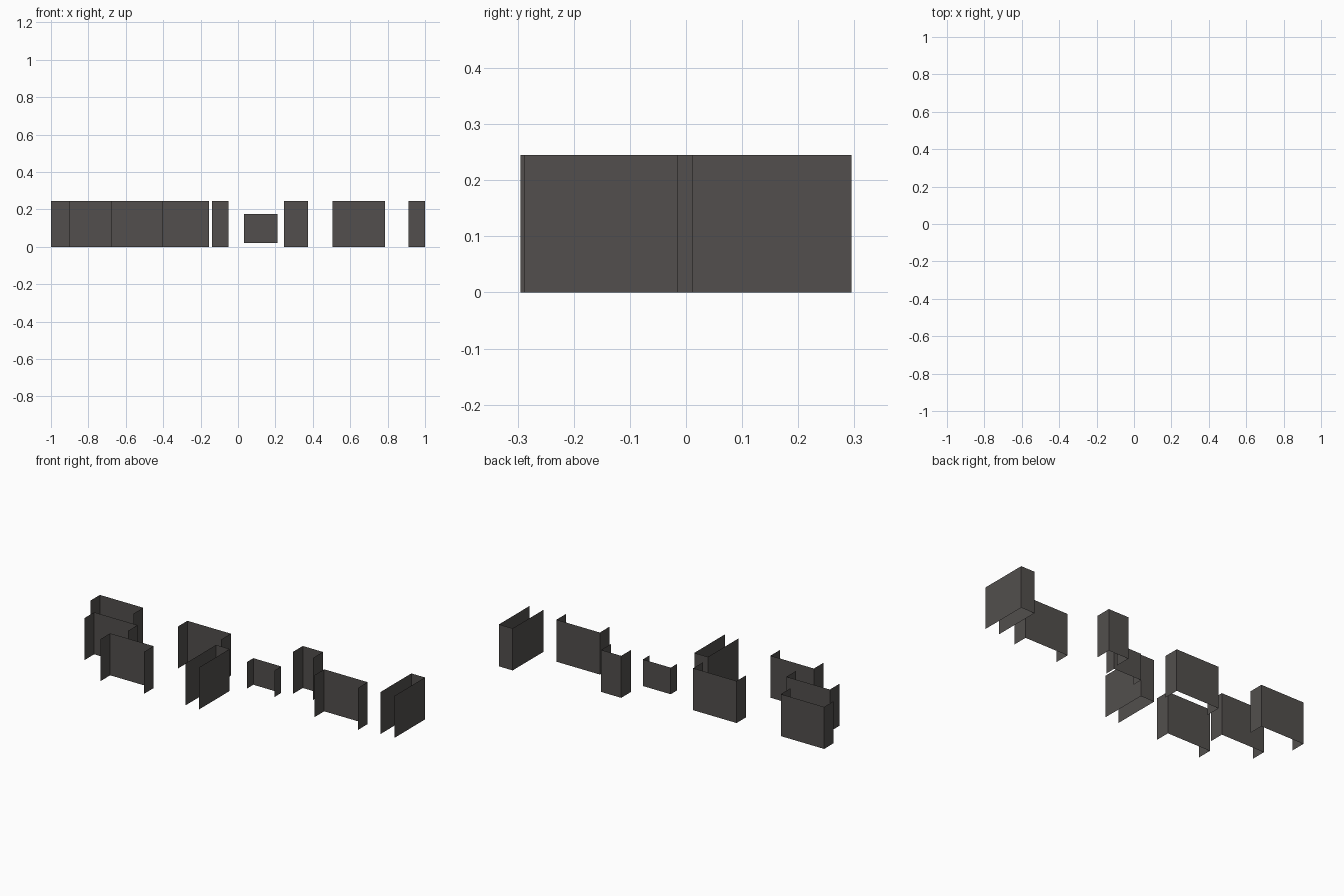
import bpy

if "Cube" in bpy.data.objects:
    bpy.data.objects.remove(bpy.data.objects["Cube"])

# one dark material for every panel
mat = bpy.data.materials.new("charcoal")
mat.diffuse_color = (0.085, 0.078, 0.074, 1.0)
mat.use_nodes = True
mat.node_tree.nodes["Principled BSDF"].inputs["Base Color"].default_value = mat.diffuse_color


def open_case(name, x0, x1, y0, y1, z0=0.0, z1=0.245):
    """Thin sheet: left side, back and right side of a box (front, top and bottom open)."""
    path = [(x0, y0), (x0, y1), (x1, y1), (x1, y0)]
    verts = [(x, y, z) for z in (z0, z1) for x, y in path]
    faces = [(i + 1, i, i + 4, i + 5) for i in range(3)]
    me = bpy.data.meshes.new(name)
    me.from_pydata(verts, [], faces)
    me.materials.append(mat)
    ob = bpy.data.objects.new(name, me)
    bpy.context.collection.objects.link(ob)


W, D = 0.28, 0.088  # standard case length and depth

# cases lying along x: left x, back y
for i, (x, y) in enumerate([(-1.0, 0.155), (-0.9, -0.04), (-0.68, -0.207),
                            (-0.435, 0.155), (0.505, 0.073)]):
    open_case(f"wide_case_{i + 1}", x, x + W, y - D, y)

# cases turned to lie along y: right x, back y
for i, (x, y) in enumerate([(-0.05, -0.005), (1.0, 0.295)]):
    open_case(f"turned_case_{i + 1}", x - D, x, y - W - 0.003, y)

# short case and small raised case
open_case("short_case", 0.245, 0.375, 0.155, 0.247)
open_case("small_case", 0.032, 0.212, 0.035, 0.095, 0.02, 0.175)
